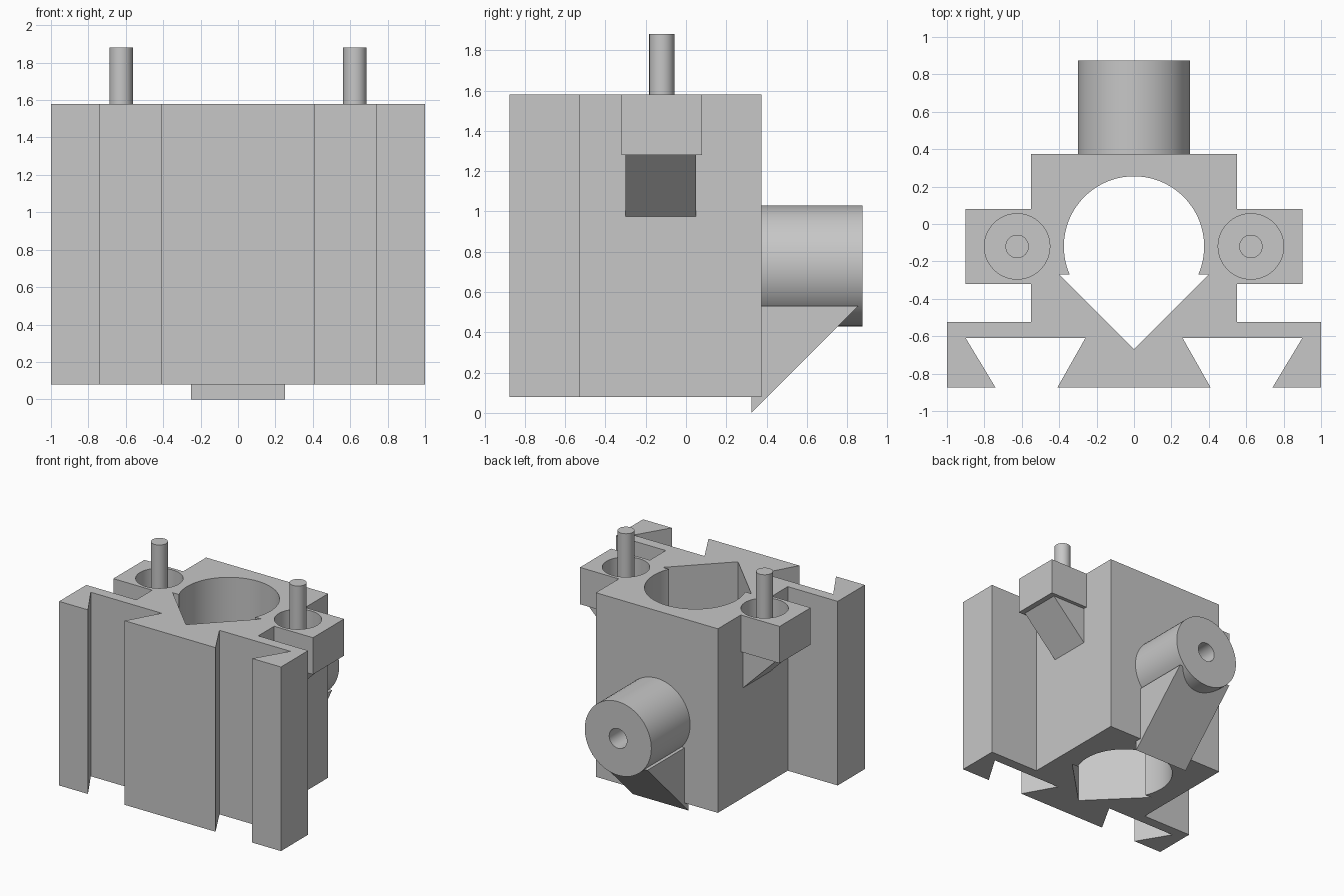
import bpy
import bmesh
from math import cos, sin, asin, pi, radians

if "Cube" in bpy.data.objects:
    bpy.data.objects.remove(bpy.data.objects["Cube"], do_unlink=True)

grey = bpy.data.materials.new("light grey")
grey.use_nodes = True
grey.diffuse_color = (0.57, 0.57, 0.57, 1)
grey.node_tree.nodes["Principled BSDF"].inputs["Base Color"].default_value = grey.diffuse_color

# How a profile point (a, b) and a height h map to space for each extrusion axis
PLACE = {
    "x": lambda a, b, h: (h, a, b),
    "y": lambda a, b, h: (a, h, b),
    "z": lambda a, b, h: (a, b, h),
}


def prism(name, points, low, high, axis="z"):
    """Extrude a closed profile along an axis."""
    bm = bmesh.new()
    rings = [[bm.verts.new(PLACE[axis](a, b, h)) for a, b in points] for h in (low, high)]
    for ring in rings:
        bm.faces.new(ring)
    n = len(points)
    for i in range(n):
        j = (i + 1) % n
        bm.faces.new((rings[0][i], rings[0][j], rings[1][j], rings[1][i]))
    bmesh.ops.recalc_face_normals(bm, faces=bm.faces)
    mesh = bpy.data.meshes.new(name)
    bm.to_mesh(mesh)
    bm.free()
    mesh.materials.append(grey)
    obj = bpy.data.objects.new(name, mesh)
    bpy.context.collection.objects.link(obj)
    return obj


def arc(ca, cb, r, start=0.0, sweep=2 * pi, n=64, closed=True):
    steps = n if closed else n - 1
    return [(ca + r * cos(start + sweep * i / steps), cb + r * sin(start + sweep * i / steps))
            for i in range(n)]


def rect(a0, a1, b0, b1):
    return [(a0, b0), (a1, b0), (a1, b1), (a0, b1)]


def activate(obj):
    bpy.ops.object.select_all(action="DESELECT")
    obj.select_set(True)
    bpy.context.view_layer.objects.active = obj


def combine(target, tool, operation):
    """Apply a boolean and discard the helper."""
    tool.hide_render = True
    mod = target.modifiers.new("combine", "BOOLEAN")
    mod.operation, mod.solver, mod.object = operation, "EXACT", tool
    activate(target)
    bpy.ops.object.modifier_apply(modifier=mod.name)
    bpy.data.objects.remove(tool, do_unlink=True)


def smooth(obj):
    activate(obj)
    bpy.ops.object.shade_smooth_by_angle(angle=radians(30))


BASE, TOP = 0.08, 1.58
PIN_X, PIN_Y = 0.625, -0.12
SPOUT_Z = 0.73

# Housing with two dovetail slots in the front flange
right_half = [(0.41, -0.875), (0.26, -0.61), (0.9, -0.61), (0.74, -0.875), (1, -0.875),
              (1, -0.525), (0.55, -0.525), (0.55, 0.375)]
outline = right_half + [(-x, y) for x, y in reversed(right_half)]
housing = prism("housing", outline, BASE, TOP)

# Lugs at the top of each side
for s in (-1, 1):
    x0, x1 = sorted((s * 0.5, s * 0.9))
    combine(housing, prism("lug", rect(x0, x1, -0.32, 0.08), 1.28, TOP), "UNION")

# Main bore: a circle running into a V-shaped groove
dip = asin(0.15 / 0.375)
bore = arc(0, -0.12, 0.375, -dip, pi + 2 * dip, 72, closed=False)
bore += [(-0.4, -0.27), (0, -0.67), (0.4, -0.27)]
combine(housing, prism("bore_cutter", bore, -0.2, 2), "DIFFERENCE")

# Pin pockets and the cross hole through the back wall
for s in (-1, 1):
    combine(housing, prism("pocket_cutter", arc(s * PIN_X, PIN_Y, 0.175), 1.33, 2), "DIFFERENCE")
combine(housing, prism("hole_cutter", arc(0, SPOUT_Z, 0.08, n=32), 0, 1, "y"), "DIFFERENCE")
smooth(housing)

# Pins and the sloped gussets under the lugs
for s, side in ((-1, "right"), (1, "left")):
    smooth(prism(side + "_pin", arc(s * PIN_X, PIN_Y, 0.0625, n=32), 1.33, 1.88))
    prism(side + "_lug_gusset", [(s * 0.55, 0.975), (s * 0.855, 1.28), (s * 0.55, 1.28)],
          -0.3, 0.05, "y")

# Rear spout with its hole and supporting gusset
spout = prism("rear_spout", arc(0, SPOUT_Z, 0.3), 0.375, 0.875, "y")
combine(spout, prism("hole_cutter", arc(0, SPOUT_Z, 0.08, n=32), 0, 1, "y"), "DIFFERENCE")
smooth(spout)
prism("spout_gusset", [(0.325, 0), (0.855, 0.53), (0.325, 0.53)], -0.25, 0.25, "x")
